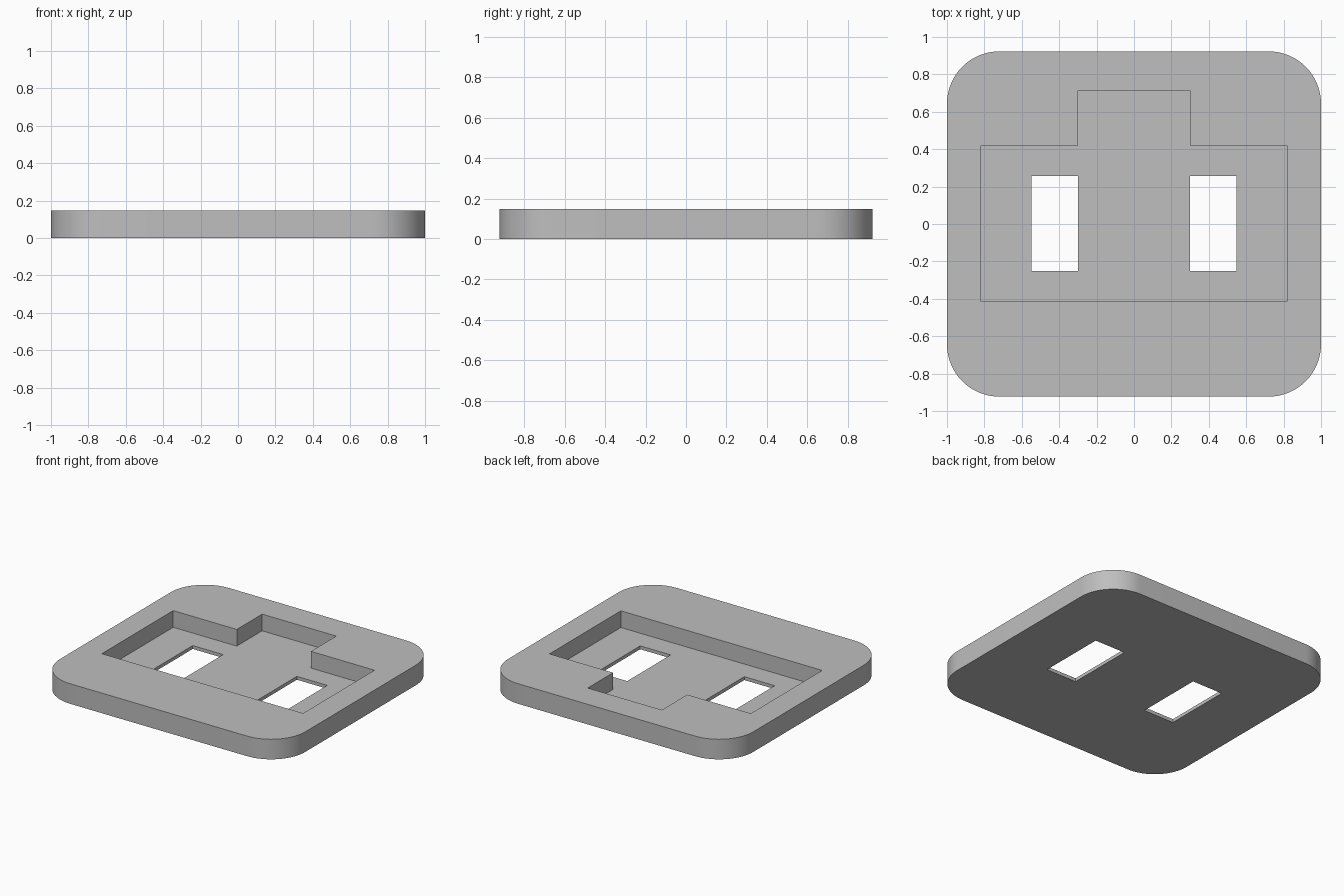
import bpy
import math

HALF_X, HALF_Y, HEIGHT = 1.0, 0.923, 0.148
FLOOR, RADIUS = 0.025, 0.28

cube = bpy.data.objects.get("Cube")
if cube:
    bpy.data.objects.remove(cube, do_unlink=True)

# Single plain grey material
grey = bpy.data.materials.new("plain_grey")
grey.use_nodes = True
colour = (0.52, 0.52, 0.52, 1.0)
grey.diffuse_color = colour
grey.node_tree.nodes["Principled BSDF"].inputs["Base Color"].default_value = colour


def prism(name, outline, z0, z1):
    """Closed solid from a counter-clockwise outline."""
    n = len(outline)
    verts = [(x, y, z) for z in (z0, z1) for x, y in outline]
    faces = [list(range(n))[::-1], list(range(n, 2 * n))]
    faces += [(i, (i + 1) % n, n + (i + 1) % n, n + i) for i in range(n)]
    mesh = bpy.data.meshes.new(name)
    mesh.from_pydata(verts, [], faces)
    mesh.materials.append(grey)
    obj = bpy.data.objects.new(name, mesh)
    bpy.context.collection.objects.link(obj)
    return obj


def rounded_rectangle(hx, hy, r, steps=16):
    points = []
    for k, (sx, sy) in enumerate([(1, 1), (-1, 1), (-1, -1), (1, -1)]):
        for i in range(steps + 1):
            a = math.pi / 2 * (k + i / steps)
            points.append((sx * (hx - r) + r * math.cos(a),
                           sy * (hy - r) + r * math.sin(a)))
    return points


# Plate with rounded corners
plate = prism("plate", rounded_rectangle(HALF_X, HALF_Y, RADIUS), 0, HEIGHT)

# Stepped recess: wide pocket with a tab towards the back
right_side = [(0.82, -0.413), (0.82, 0.417), (0.302, 0.417), (0.302, 0.712)]
recess = right_side + [(-x, y) for x, y in reversed(right_side)]
cutters = [prism("recess_cutter", recess, FLOOR, HEIGHT + 0.1)]

# Two slots through the floor
for name, side in (("left", 1), ("right", -1)):
    x0, x1 = sorted((side * 0.3, side * 0.548))
    slot = [(x0, -0.25), (x1, -0.25), (x1, 0.256), (x0, 0.256)]
    cutters.append(prism(name + "_slot_cutter", slot, -0.1, HEIGHT / 2))

bpy.context.view_layer.objects.active = plate
for cutter in cutters:
    cut = plate.modifiers.new(cutter.name, "BOOLEAN")
    cut.operation = "DIFFERENCE"
    cut.solver = "EXACT"
    cut.object = cutter
    bpy.ops.object.modifier_apply(modifier=cut.name)
for cutter in cutters:
    bpy.data.objects.remove(cutter, do_unlink=True)

# Smooth round corners, crisp edges elsewhere
bpy.ops.object.select_all(action="DESELECT")
plate.select_set(True)
bpy.ops.object.shade_smooth_by_angle(angle=math.radians(30))
